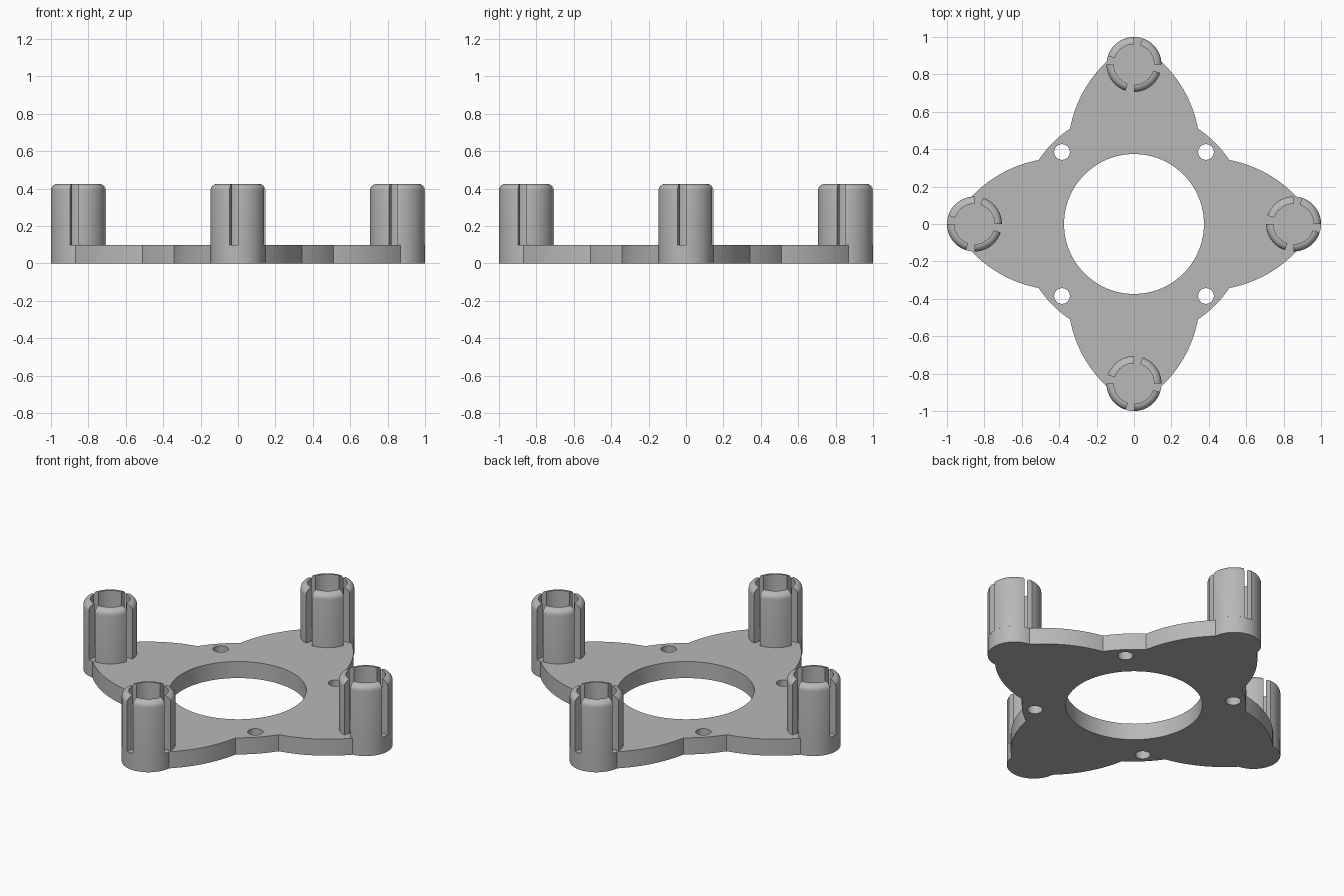
import bpy, bmesh
from math import sin, cos, pi, radians, atan2
from mathutils import Vector, Matrix

if "Cube" in bpy.data.objects:
    bpy.data.objects.remove(bpy.data.objects["Cube"])

PLATE_TOP, POST_TOP = 0.1, 0.425
POST_R, POST_BORE, FILLET = 0.147, 0.108, 0.035
POST_DIST = 1 - POST_R
SLOT = 18  # slot width in degrees

grey = bpy.data.materials.new("grey plastic")
grey.use_nodes = True
grey.diffuse_color = (0.48, 0.48, 0.48, 1)
grey.node_tree.nodes["Principled BSDF"].inputs["Base Color"].default_value = grey.diffuse_color


def arc(cx, cy, r, start, end, steps):
    """Points on an arc, angles in radians."""
    angles = [start + (end - start) * i / steps for i in range(steps + 1)]
    return [Vector((cx + r * cos(a), cy + r * sin(a))) for a in angles]


def bulge(p, q, sweep, steps):
    """Counter-clockwise arc from p to q that turns through the sweep angle."""
    chord = q - p
    r = chord.length / (2 * sin(sweep / 2))
    side = Vector((-chord.y, chord.x)).normalized()
    c = (p + q) / 2 + side * r * cos(sweep / 2)
    start = atan2(p.y - c.y, p.x - c.x)
    return arc(c.x, c.y, r, start, start + sweep, steps)


def smooth(obj):
    bpy.ops.object.select_all(action='DESELECT')
    obj.select_set(True)
    bpy.context.view_layer.objects.active = obj
    bpy.ops.object.shade_smooth_by_angle(angle=radians(30))


# Plate outline: one quarter (post end, lobe, hub corner, lobe), turned four times
join = radians(84)
tip = arc(POST_DIST, 0, POST_R, -join, join, 24)
waist = Vector((0.51, 0.342))
lobe = bulge(tip[-1], waist, radians(36), 14)
corner_angle = atan2(waist.y, waist.x)
corner = arc(0, 0, waist.length, corner_angle, pi / 2 - corner_angle, 8)
next_lobe = [Vector((p.y, p.x)) for p in reversed(lobe)]
quarter = tip + lobe[1:] + corner[1:] + next_lobe[1:-1]
outline = [Matrix.Rotation(k * pi / 2, 2) @ p for k in range(4) for p in quarter]

# Large centre opening and four screw holes
loops = [outline, arc(0, 0, 0.374, 0, 2 * pi, 96)[:-1]]
for sx in (-1, 1):
    for sy in (-1, 1):
        loops.append(arc(sx * 0.385, sy * 0.385, 0.042, 0, 2 * pi, 32)[:-1])

# Fill the outline and extrude it into the plate
curve = bpy.data.curves.new("plate", 'CURVE')
curve.dimensions = '2D'
curve.fill_mode = 'BOTH'
curve.extrude = PLATE_TOP / 2
for loop in loops:
    spline = curve.splines.new('POLY')
    spline.points.add(len(loop) - 1)
    for point, p in zip(spline.points, loop):
        point.co = (p.x, p.y, 0, 1)
    spline.use_cyclic_u = True
plate = bpy.data.objects.new("plate", curve)
bpy.context.collection.objects.link(plate)
bpy.ops.object.select_all(action='DESELECT')
plate.select_set(True)
bpy.context.view_layer.objects.active = plate
bpy.ops.object.convert(target='MESH')
plate = bpy.context.view_layer.objects.active
bm = bmesh.new()
bm.from_mesh(plate.data)
bmesh.ops.remove_doubles(bm, verts=bm.verts, dist=0.0001)
bmesh.ops.translate(bm, verts=bm.verts, vec=(0, 0, PLATE_TOP / 2))
bmesh.ops.recalc_face_normals(bm, faces=bm.faces)
bm.to_mesh(plate.data)
bm.free()
plate.data.materials.clear()
plate.data.materials.append(grey)
smooth(plate)

# Post wall: rounded profile swept into four prongs with slots between them
profile = [Vector((POST_BORE, PLATE_TOP)), Vector((POST_R, PLATE_TOP))]
profile += arc(POST_R - FILLET, POST_TOP - FILLET, FILLET, 0, pi / 2, 6)
profile.append(Vector((POST_BORE, POST_TOP)))
bm = bmesh.new()
STEPS = 16
for k in range(4):
    rings = []
    for i in range(STEPS + 1):
        a = k * pi / 2 + radians(90 - SLOT) * i / STEPS
        rings.append([bm.verts.new((p.x * cos(a), p.x * sin(a), p.y)) for p in profile])
    for r0, r1 in zip(rings, rings[1:]):
        for j in range(len(profile)):
            n = (j + 1) % len(profile)
            bm.faces.new((r0[j], r1[j], r1[n], r0[n]))
    bm.faces.new(rings[0])
    bm.faces.new(rings[-1][::-1])
bmesh.ops.recalc_face_normals(bm, faces=bm.faces)
post_mesh = bpy.data.meshes.new("slotted_post")
bm.to_mesh(post_mesh)
bm.free()
post_mesh.materials.append(grey)

# Four identical posts, one on each lobe
places = {"left": (1, 0), "right": (-1, 0), "front": (0, -1), "back": (0, 1)}
for name, (x, y) in places.items():
    post = bpy.data.objects.new(name + "_post", post_mesh)
    post.location = (x * POST_DIST, y * POST_DIST, 0)
    bpy.context.collection.objects.link(post)
smooth(post)
